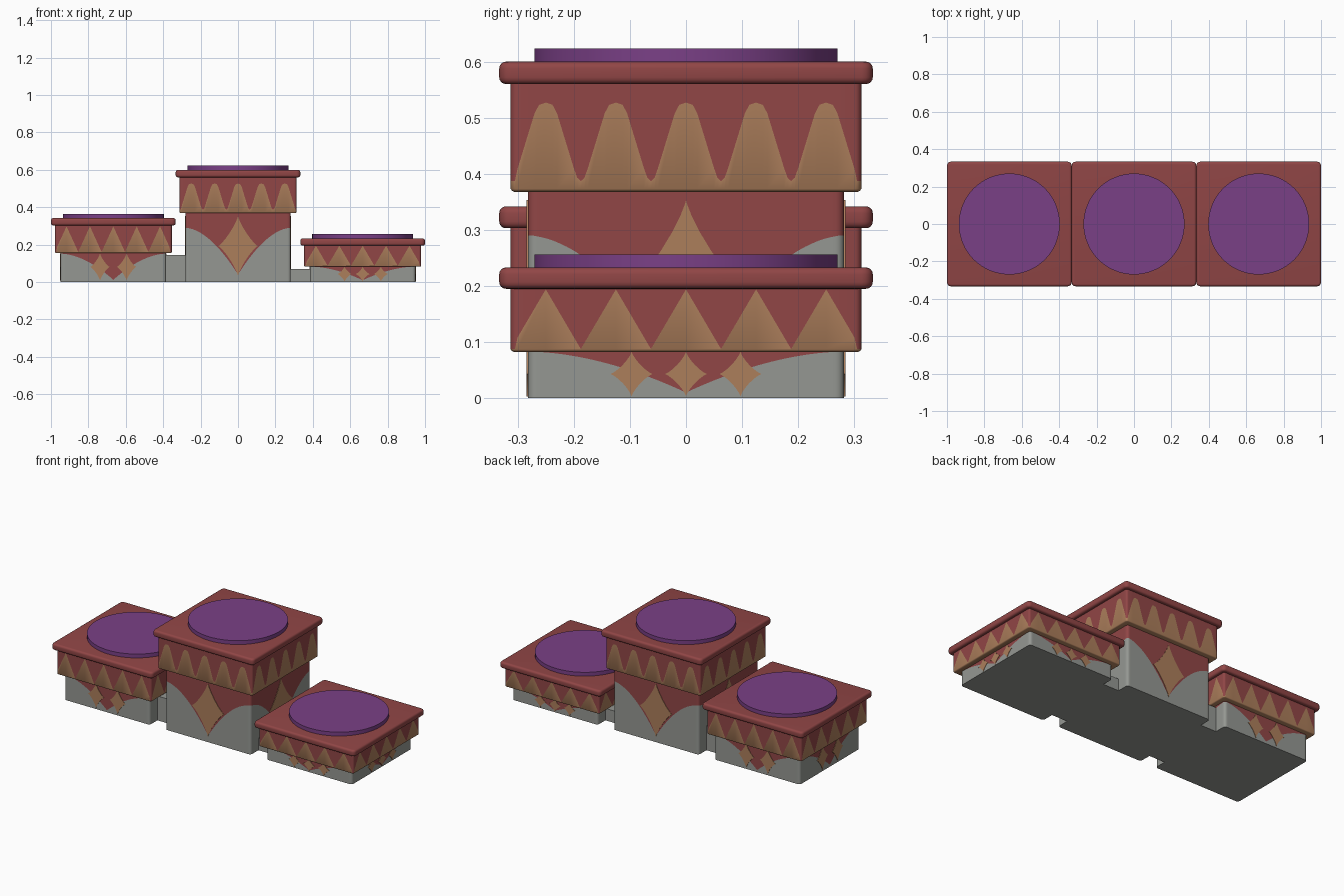
import bpy, bmesh, math
from mathutils import Matrix

if "Cube" in bpy.data.objects:
    bpy.data.objects.remove(bpy.data.objects["Cube"])

def material(name, rgb):
    m = bpy.data.materials.new(name)
    m.diffuse_color = (*rgb, 1)
    m.use_nodes = True
    m.node_tree.nodes["Principled BSDF"].inputs["Base Color"].default_value = m.diffuse_color
    return m

STONE = material("grey stone", (0.300, 0.312, 0.290))
RED = material("red cloth", (0.283, 0.061, 0.061))
GOLD = material("gold trim", (0.413, 0.209, 0.105))
PURPLE = material("purple disc", (0.195, 0.051, 0.240))

def finish(bm, name, mats):
    bmesh.ops.recalc_face_normals(bm, faces=bm.faces)
    me = bpy.data.meshes.new(name)
    bm.to_mesh(me)
    bm.free()
    for m in mats:
        me.materials.append(m)
    ob = bpy.data.objects.new(name, me)
    bpy.context.collection.objects.link(ob)
    return ob

def outline(h, r, inset, samples):
    """Rounded square as (x, y, position along its side)."""
    pts, e, rr = [], h - r, max(r - inset, 0.001)
    for side in range(4):
        a = side * math.pi / 2
        row = [(s, -e - rr, s) for s in samples]
        for i in range(1, 4):                      # corner arc
            t = i * math.pi / 8
            row.append((e + rr * math.sin(t), -e - rr * math.cos(t), h))
        c, n = round(math.cos(a)), round(math.sin(a))
        pts += [(x * c - y * n, x * n + y * c, s) for x, y, s in row]
    return pts

def loft(name, cx, h, r, levels, mats, band_mats, samples=()):
    """Stack rounded squares; a level is (inset, height or height rule)."""
    e = h - r
    ss = sorted({round(s, 5) for s in samples if abs(s) < e - 0.0005} | {-e, e})
    bm = bmesh.new()
    rings = []
    for inset, z in levels:
        rings.append([bm.verts.new((cx + x, y, z(s) if callable(z) else z))
                      for x, y, s in outline(h, r, inset, ss)])
    n = len(rings[0])
    for k, (a, b) in enumerate(zip(rings, rings[1:])):
        for i in range(n):
            j = (i + 1) % n
            bm.faces.new((a[i], a[j], b[j], b[i])).material_index = band_mats[k]
    bm.faces.new(rings[0][::-1]).material_index = band_mats[0]
    bm.faces.new(rings[-1]).material_index = band_mats[-1]
    return finish(bm, name, mats)

def interp(pts, d):
    for (d0, z0), (d1, z1) in zip(pts, pts[1:]):
        if d <= d1:
            return z0 + (z1 - z0) * (d - d0) / (d1 - d0)
    return pts[-1][1]

def stars(name, cx, h, offsets, zc, w, ht, p):
    """Four-pointed star plates on all four sides."""
    bm = bmesh.new()
    for side in range(4):
        rot = Matrix.Translation((cx, 0, 0)) @ Matrix.Rotation(side * math.pi / 2, 4, 'Z')
        for o in offsets:
            front, back = [], []
            for i in range(32):
                a = i * math.tau / 32
                c, s = round(math.cos(a), 6), round(math.sin(a), 6)
                x = o + w * math.copysign(abs(c) ** (2 / p), c)
                z = zc + ht * math.copysign(abs(s) ** (2 / p), s)
                front.append(bm.verts.new((x, -h - 0.002, z)))
                back.append(bm.verts.new((x, -h + 0.002, z)))
            bm.faces.new(front)
            bm.faces.new(back[::-1])
            for i in range(32):
                j = (i + 1) % 32
                bm.faces.new((front[i], back[i], back[j], front[j]))
            for v in front + back:
                v.co = rot @ v.co
    return finish(bm, name, [GOLD])

BASE, BAND, LIP, DISC = 0.282, 0.3125, 0.333, 0.27

def pedestal(tag, cx, z_band, z_lip, z_top, drape, teeth, star):
    # stone base with the hanging cloth cut into its sides
    low, high = drape
    cloth = lambda s: low + (high - low) * (1 - (1 - min(abs(s) / BASE, 1)) ** 1.8)
    loft(tag + "_base", cx, BASE, 0.015,
         [(0, 0), (0, cloth), (0, z_band + 0.006)], [STONE, RED], [0, 1],
         [BASE * i / 24 for i in range(-24, 25)])
    stars(tag + "_stars", cx, BASE, *star)
    # overhanging band with pointed trim
    trim = lambda s: interp(teeth, abs(s - 0.125 * round(s / 0.125)) if abs(s) < 0.3124 else 0.0625)
    cuts = [0.125 * k + g * d for k in range(-2, 3) for d, _ in teeth for g in (-1, 1)]
    loft(tag + "_band", cx, BAND, 0.012,
         [(0.006, z_band), (0.002, z_band + 0.002), (0, z_band + 0.005),
          (0, trim), (0, z_lip + 0.01)], [GOLD, RED], [0, 0, 0, 1], cuts)
    # rounded lip
    q, b = [i * math.pi / 8 for i in range(5)], 0.012
    levels = [(b - b * math.sin(t), z_lip + b - b * math.cos(t)) for t in q]
    levels += [(b - b * math.cos(t), z_top - b + b * math.sin(t)) for t in q]
    loft(tag + "_lip", cx, LIP, 0.02, levels, [RED], [0] * 9)
    # round standing disc
    bm = bmesh.new()
    bmesh.ops.create_cone(bm, cap_ends=True, segments=64, radius1=DISC, radius2=DISC,
                          depth=0.03, matrix=Matrix.Translation((cx, 0, z_top + 0.008)))
    finish(bm, tag + "_disc", [PURPLE])

STEP = 2 / 3
pedestal("middle", 0, 0.368, 0.56, 0.60, (0.04, 0.29),
         [(0, .527), (.012, .523), (.02, .508), (.05, .41), (.056, .393), (.0625, .387)],
         ((0,), 0.193, 0.106, 0.16, 0.82))
pedestal("left", -STEP, 0.155, 0.303, 0.342, (0.012, 0.152),
         [(0, .298), (.0625, .161)],
         ((-0.071, 0.071), 0.081, 0.052, 0.073, 0.8))
pedestal("right", STEP, 0.082, 0.195, 0.233, (0.01, 0.083),
         [(0, .194), (.0625, .0875)],
         ((-0.097, 0, 0.097), 0.043, 0.038, 0.04, 0.78))

# stone links between the pedestals
for tag, x, h in (("left_link", -STEP / 2, 0.145), ("right_link", STEP / 2, 0.071)):
    bm = bmesh.new()
    bmesh.ops.create_cube(bm, size=1, matrix=Matrix.Translation((x, 0, h / 2))
                          @ Matrix.Diagonal((0.13, 0.42, h, 1)))
    finish(bm, tag, [STONE])

# smooth the rounded edges, keep hard ones sharp
for ob in bpy.context.collection.objects:
    ob.select_set(True)
    bpy.context.view_layer.objects.active = ob
bpy.ops.object.shade_smooth_by_angle(angle=math.radians(35))
